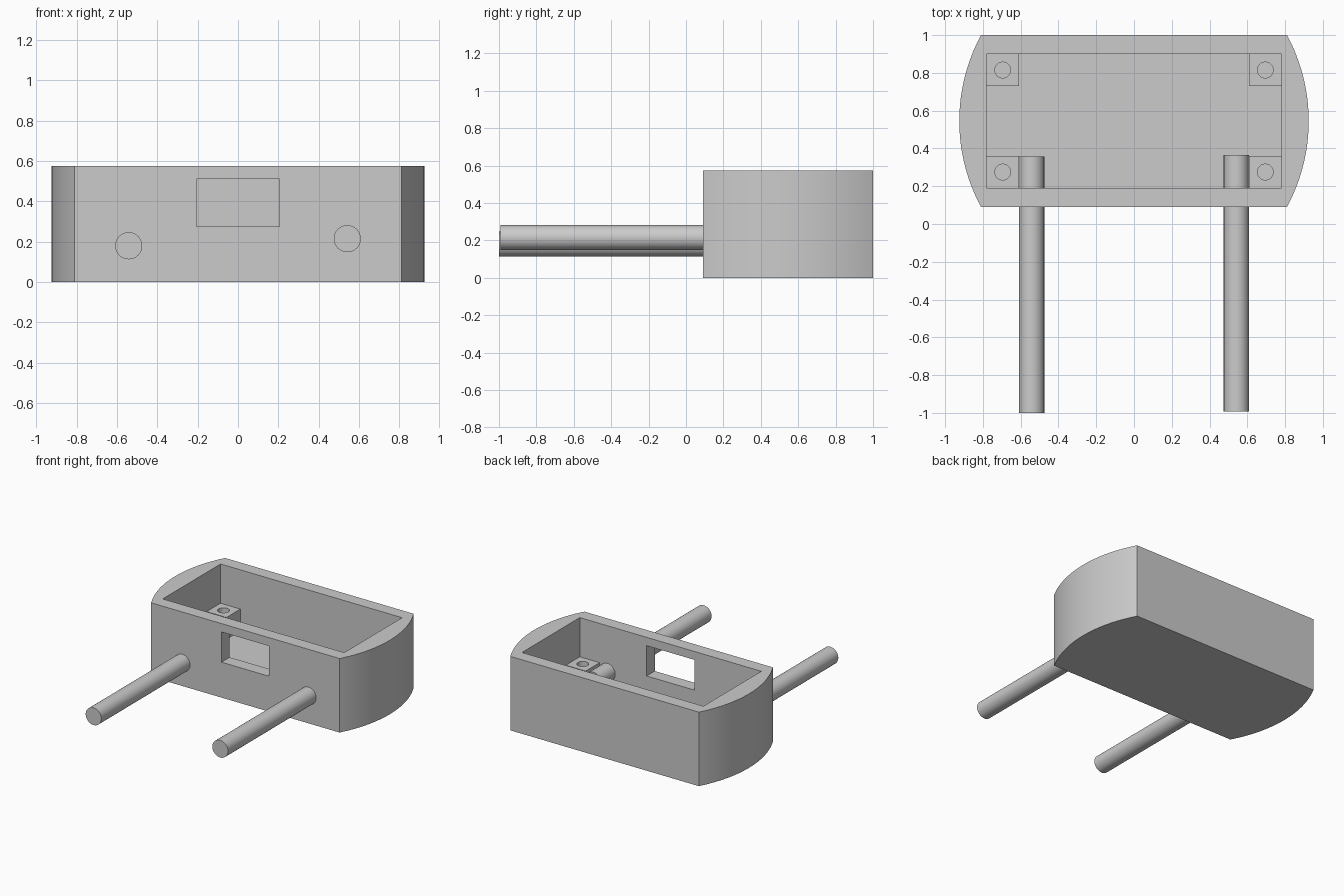
import bpy
import bmesh
from math import sin, cos, asin, radians
from mathutils import Matrix, Vector

if "Cube" in bpy.data.objects:
    bpy.data.objects.remove(bpy.data.objects["Cube"], do_unlink=True)

grey = bpy.data.materials.new("light_grey")
grey.use_nodes = True
grey.diffuse_color = (0.6, 0.6, 0.6, 1)
grey.node_tree.nodes["Principled BSDF"].inputs["Base Color"].default_value = (0.6, 0.6, 0.6, 1)


def add_object(name, bm):
    bmesh.ops.recalc_face_normals(bm, faces=bm.faces)
    mesh = bpy.data.meshes.new(name)
    bm.to_mesh(mesh)
    bm.free()
    mesh.materials.append(grey)
    obj = bpy.data.objects.new(name, mesh)
    bpy.context.collection.objects.link(obj)
    return obj


def box(name, low, high):
    low, high = Vector(low), Vector(high)
    bm = bmesh.new()
    bmesh.ops.create_cube(bm, size=1)
    for v in bm.verts:
        v.co = (low + high) / 2 + v.co * (high - low)
    return add_object(name, bm)


def cylinder(name, start, end, radius):
    start, end = Vector(start), Vector(end)
    axis = end - start
    turn = axis.to_track_quat('Z', 'Y').to_matrix().to_4x4()
    bm = bmesh.new()
    bmesh.ops.create_cone(bm, cap_ends=True, segments=48, radius1=radius, radius2=radius,
                          depth=axis.length,
                          matrix=Matrix.Translation((start + end) / 2) @ turn)
    return add_object(name, bm)


def activate(obj):
    bpy.ops.object.select_all(action='DESELECT')
    obj.select_set(True)
    bpy.context.view_layer.objects.active = obj


def cut(target, cutter):
    mod = target.modifiers.new("cut", 'BOOLEAN')
    mod.operation = 'DIFFERENCE'
    mod.solver = 'EXACT'
    mod.object = cutter
    activate(target)
    bpy.ops.object.modifier_apply(modifier=mod.name)
    bpy.data.objects.remove(cutter, do_unlink=True)


def smooth(obj):
    activate(obj)
    bpy.ops.object.shade_smooth_by_angle(angle=radians(30))


# Main dimensions
FRONT, BACK, HEIGHT = 0.09, 1.0, 0.575
CORNER_X, SIDE_X = 0.81, 0.925
IN_X, IN_FRONT, IN_BACK, FLOOR = 0.78, 0.19, 0.90, 0.1
MID_Y = (FRONT + BACK) / 2

# Housing with bowed ends
half = (BACK - FRONT) / 2
bulge = SIDE_X - CORNER_X
radius = (half ** 2 + bulge ** 2) / (2 * bulge)
sweep = asin(half / radius)
steps = 24
arc = []
for i in range(steps + 1):
    a = sweep * (2 * i / steps - 1)
    arc.append((SIDE_X - radius + radius * cos(a), MID_Y + radius * sin(a)))
outline = arc + [(-x, y) for x, y in reversed(arc)]
bm = bmesh.new()
base = bm.faces.new([bm.verts.new((x, y, 0)) for x, y in outline])
top = bmesh.ops.extrude_face_region(bm, geom=[base])["geom"]
bmesh.ops.translate(bm, vec=(0, 0, HEIGHT),
                    verts=[g for g in top if isinstance(g, bmesh.types.BMVert)])
housing = add_object("housing", bm)

# Open cavity and front window
cut(housing, box("cavity_cutter", (-IN_X, IN_FRONT, FLOOR), (IN_X, IN_BACK, 1)))
cut(housing, box("window_cutter", (-0.205, 0, 0.275), (0.205, 0.3, 0.51)))
smooth(housing)

# Corner screw posts, sunk slightly into the walls and floor
POST, POST_TOP, SINK = 0.17, 0.27, 0.02
for side, sx in (("right", -1), ("left", 1)):
    for end, wall_y, sy in (("front", IN_FRONT, 1), ("back", IN_BACK, -1)):
        xs = sorted((sx * (IN_X + SINK), sx * (IN_X - POST)))
        ys = sorted((wall_y - sy * SINK, wall_y + sy * POST))
        post = box(f"{end}_{side}_screw_post", (xs[0], ys[0], FLOOR - SINK),
                   (xs[1], ys[1], POST_TOP))
        hx, hy = sx * (IN_X - POST / 2), wall_y + sy * POST / 2
        cut(post, cylinder("hole_cutter", (hx, hy, FLOOR), (hx, hy, 0.5), 0.042))
        smooth(post)

# Rods through the front wall
for name, x, z, tip in (("right_rod", -0.542, 0.18, -1.0), ("left_rod", 0.542, 0.215, -0.993)):
    smooth(cylinder(name, (x, tip, z), (x, tip + 1.358, z), 0.067))
